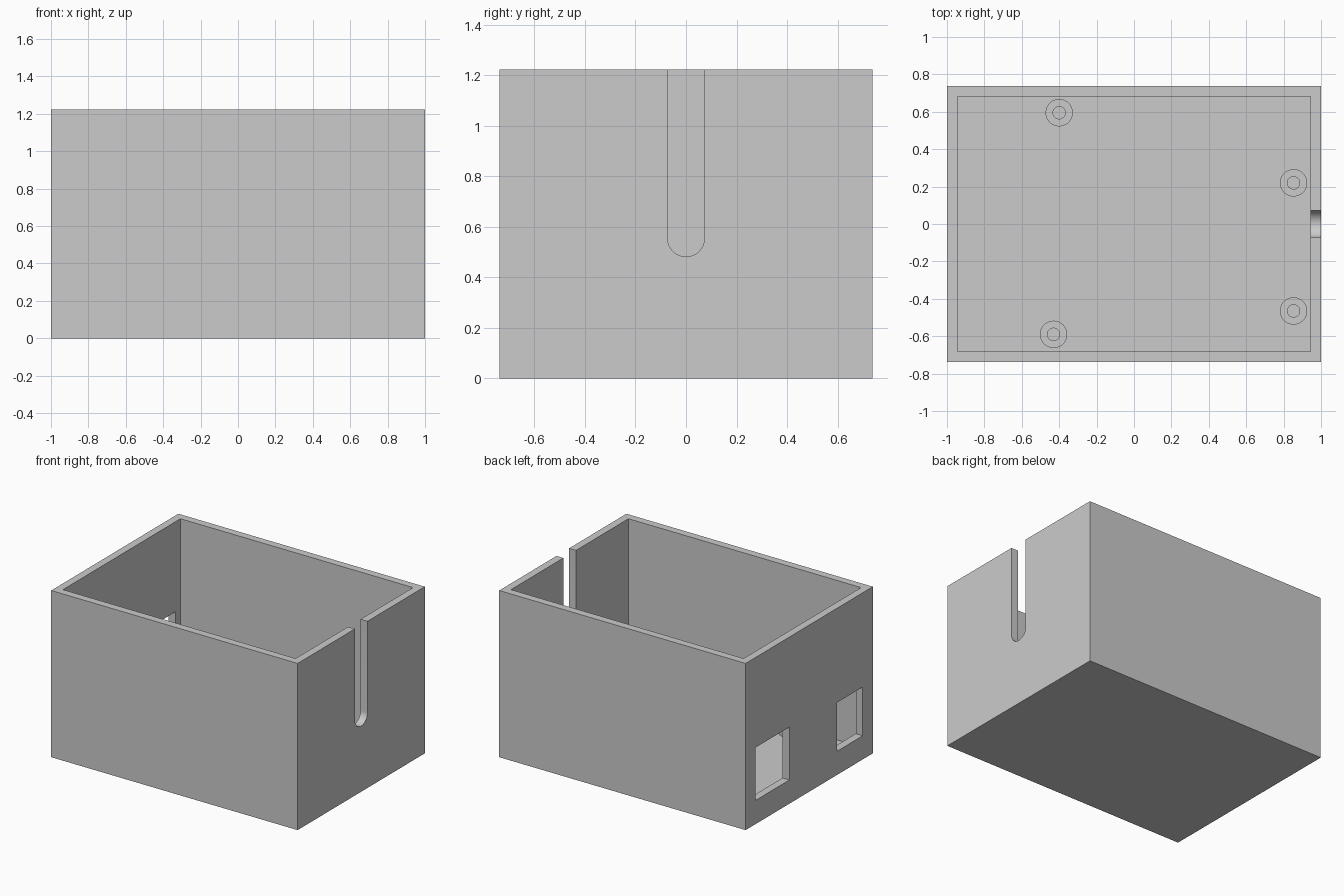
import bpy
import math

if "Cube" in bpy.data.objects:
    bpy.data.objects.remove(bpy.data.objects["Cube"])

# Overall sizes
HALF_X, HALF_Y, HEIGHT = 1.0, 0.737, 1.223
WALL = 0.056
FLOOR = 0.053
POST_TOP = 0.16

grey = bpy.data.materials.new("plain grey")
grey.use_nodes = True
colour = (0.6, 0.6, 0.6, 1)
grey.diffuse_color = colour
grey.node_tree.nodes["Principled BSDF"].inputs["Base Color"].default_value = colour


def box(name, low, high):
    """Axis-aligned box between two corners."""
    centre = [(a + b) / 2 for a, b in zip(low, high)]
    bpy.ops.mesh.primitive_cube_add(size=1, location=centre)
    obj = bpy.context.object
    obj.name = name
    obj.scale = [b - a for a, b in zip(low, high)]
    bpy.ops.object.transform_apply(location=True, rotation=False, scale=True)
    obj.data.materials.append(grey)
    return obj


def cylinder(name, radius, depth, location, rotation=(0, 0, 0)):
    bpy.ops.mesh.primitive_cylinder_add(
        vertices=48, radius=radius, depth=depth, location=location, rotation=rotation)
    obj = bpy.context.object
    obj.name = name
    obj.data.materials.append(grey)
    return obj


def cut(target, cutter):
    """Subtract the cutter from the target, then discard the cutter."""
    cutter.hide_render = True
    bpy.ops.object.select_all(action="DESELECT")
    target.select_set(True)
    bpy.context.view_layer.objects.active = target
    mod = target.modifiers.new("cut", "BOOLEAN")
    mod.operation = "DIFFERENCE"
    mod.solver = "EXACT"
    mod.object = cutter
    bpy.ops.object.modifier_apply(modifier=mod.name)
    bpy.data.objects.remove(cutter)


def smooth(obj):
    bpy.ops.object.select_all(action="DESELECT")
    obj.select_set(True)
    bpy.context.view_layer.objects.active = obj
    bpy.ops.object.shade_smooth_by_angle(angle=math.radians(30))


# Open-topped case
case = box("case", (-HALF_X, -HALF_Y, 0), (HALF_X, HALF_Y, HEIGHT))
cut(case, box("cavity", (WALL - HALF_X, WALL - HALF_Y, FLOOR),
              (HALF_X - WALL, HALF_Y - WALL, HEIGHT + 0.2)))

# Round-bottomed cable slot: one profile extruded through the +x wall
SLOT_R, SLOT_Z, STEPS = 0.073, 0.555, 24
profile = [(SLOT_R, HEIGHT + 0.1)]
profile += [(SLOT_R * math.cos(a), SLOT_Z - SLOT_R * math.sin(a))
            for a in (math.pi * i / STEPS for i in range(STEPS + 1))]
profile += [(-SLOT_R, HEIGHT + 0.1)]
n = len(profile)
verts = [(x, y, z) for x in (HALF_X - 2 * WALL, HALF_X + WALL) for y, z in profile]
faces = [tuple(reversed(range(n))), tuple(range(n, 2 * n))]
faces += [(i, (i + 1) % n, n + (i + 1) % n, n + i) for i in range(n)]
mesh = bpy.data.meshes.new("slot")
mesh.from_pydata(verts, [], faces)
mesh.materials.append(grey)
slot = bpy.data.objects.new("slot", mesh)
bpy.context.collection.objects.link(slot)
bpy.context.view_layer.objects.active = slot
slot.select_set(True)
bpy.ops.object.mode_set(mode="EDIT")
bpy.ops.mesh.select_all(action="SELECT")
bpy.ops.mesh.normals_make_consistent(inside=False)
bpy.ops.object.mode_set(mode="OBJECT")
cut(case, slot)

# Two connector windows through the -x wall
for y0, y1, z0, z1 in ((0.23, 0.625, 0.174, 0.562), (-0.62, -0.325, 0.174, 0.531)):
    cut(case, box("window", (-HALF_X - WALL, y0, z0), (-HALF_X + 2 * WALL, y1, z1)))
smooth(case)

# Hollow mounting posts on the floor
posts = {"back_post": (-0.4, 0.595), "back_slot_post": (0.853, 0.22),
         "front_slot_post": (0.853, -0.465), "front_post": (-0.43, -0.59)}
for name, (x, y) in posts.items():
    post = cylinder(name, 0.073, POST_TOP - FLOOR, (x, y, (POST_TOP + FLOOR) / 2))
    cut(post, cylinder("screw_hole", 0.033, 0.4, (x, y, POST_TOP)))
    smooth(post)
